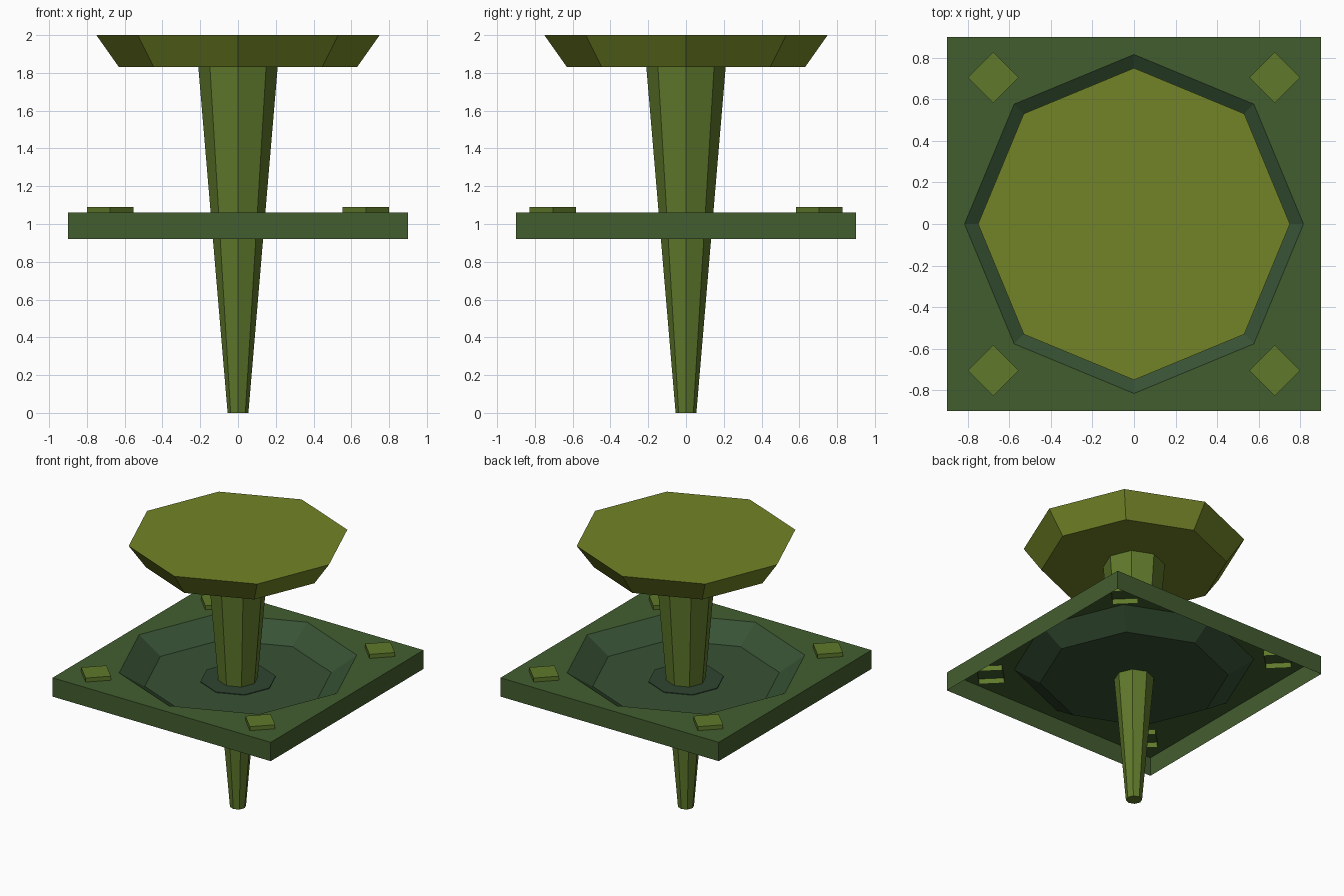
import bpy, bmesh
from math import cos, sin, pi

if "Cube" in bpy.data.objects:
    bpy.data.objects.remove(bpy.data.objects["Cube"])


def material(name, rgb):
    m = bpy.data.materials.new(name)
    m.diffuse_color = (*rgb, 1)
    m.use_nodes = True
    m.node_tree.nodes["Principled BSDF"].inputs["Base Color"].default_value = m.diffuse_color
    return m


def ring(n, r, z, cx=0, cy=0):
    return [(cx + r * cos(2 * pi * k / n), cy + r * sin(2 * pi * k / n), z) for k in range(n)]


def square_ring(h, z):
    # square outline with eight points so it joins to octagons
    def clamp(v):
        return h * (round(v) if abs(v) > 0.1 else 0)
    return [(clamp(cos(k * pi / 4)), clamp(sin(k * pi / 4)), z) for k in range(8)]


def loft(name, rings, mat, bottom=False, top=True):
    # skin rings listed from the outside/bottom upward
    bm = bmesh.new()
    loops = [[bm.verts.new(p) for p in r] for r in rings]
    n = len(loops[0])
    for a, b in zip(loops, loops[1:]):
        for k in range(n):
            j = (k + 1) % n
            bm.faces.new((a[k], a[j], b[j], b[k]))
    if bottom:
        bm.faces.new(loops[0][::-1])
    if top:
        bm.faces.new(loops[-1])
    me = bpy.data.meshes.new(name)
    bm.to_mesh(me)
    bm.free()
    me.materials.append(mat)
    ob = bpy.data.objects.new(name, me)
    bpy.context.collection.objects.link(ob)
    return ob


knob_mat = material("olive", (0.17, 0.23, 0.02))
stem_mat = material("moss", (0.115, 0.19, 0.024))
plate_mat = material("green", (0.055, 0.11, 0.028))
dish_mat = material("dark_green", (0.038, 0.083, 0.034))
collar_mat = material("deep_green", (0.028, 0.06, 0.032))

# push knob and tapered stem
loft("knob", [ring(8, 0.63, 1.83), ring(8, 0.75, 2.0)], knob_mat, bottom=True)
loft("stem", [ring(8, 0.055, 0), ring(8, 0.21, 1.83)], stem_mat, bottom=True)

# square plate, open underneath, with an octagonal opening
loft("plate", [square_ring(0.9, 0.92), square_ring(0.9, 1.06), ring(8, 0.815, 1.06)],
     plate_mat, top=False)

# recessed dish and the flat collar around the stem
loft("dish", [ring(8, 0.815, 1.06), ring(8, 0.64, 0.945)], dish_mat)
loft("collar", [ring(8, 0.258, 0.945), ring(8, 0.258, 0.95)], collar_mat)

# corner pads poking through the plate
for sx in (-1, 1):
    for sy in (-1, 1):
        c = (0.677 * sx, 0.705 * sy)
        loft("corner_pad", [ring(4, 0.123, 1.02, *c), ring(4, 0.123, 1.09, *c)], stem_mat)
